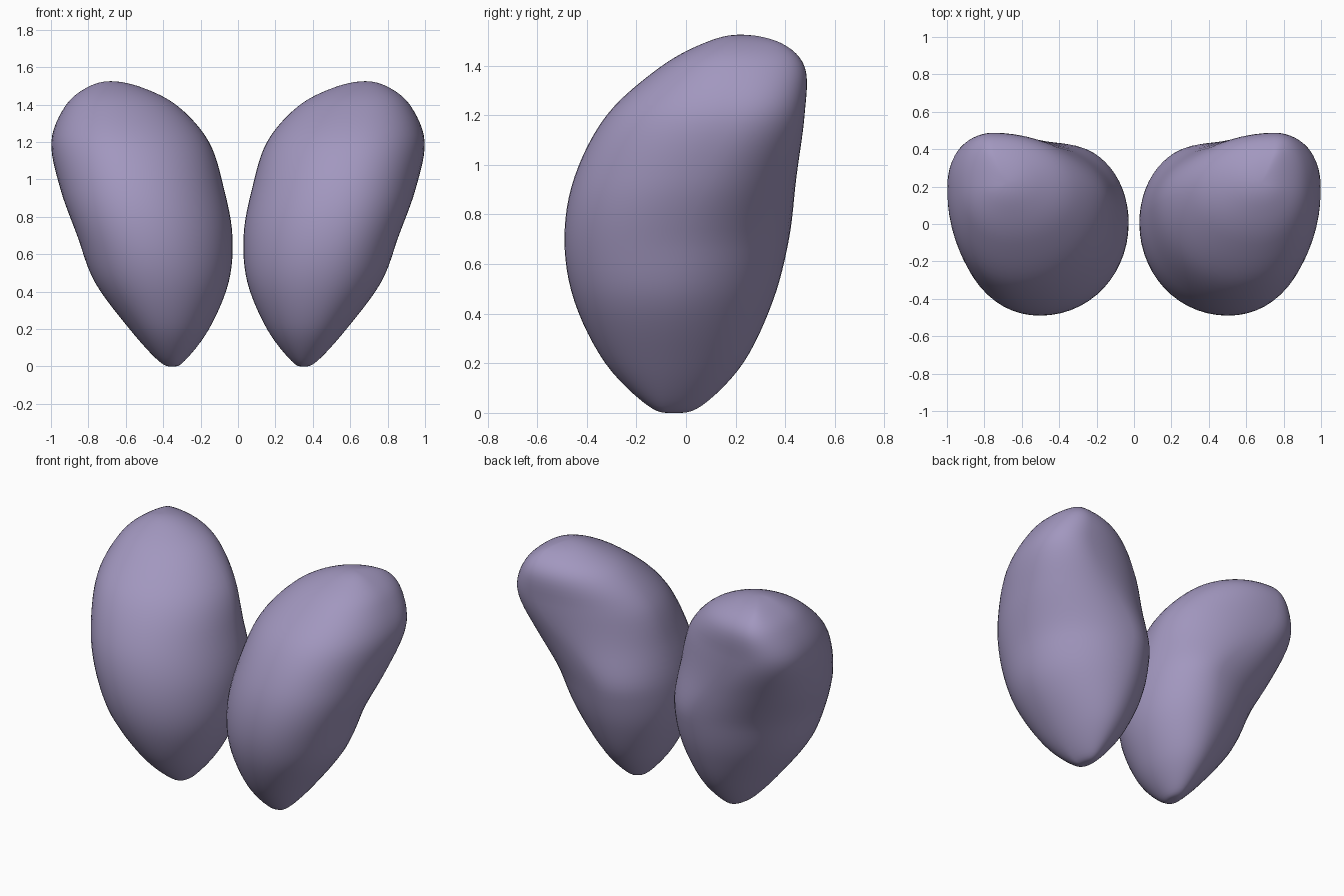
import bpy, bmesh, math

if "Cube" in bpy.data.objects:
    bpy.data.objects.remove(bpy.data.objects["Cube"])

# Outline of one lobe: z, x min, x max, y min, y max
ROWS = [
    (0, 0.35, 0.35, -0.05, -0.05),
    (0.03, 0.285, 0.425, -0.155, 0.065),
    (0.2, 0.155, 0.58, -0.325, 0.23),
    (0.45, 0.05, 0.765, -0.45, 0.35),
    (0.7, 0.03, 0.86, -0.49, 0.415),
    (0.95, 0.075, 0.95, -0.45, 0.445),
    (1.2, 0.155, 0.998, -0.32, 0.478),
    (1.39, 0.32, 0.925, -0.11, 0.48),
    (1.49, 0.51, 0.81, 0.07, 0.385),
    (1.525, 0.68, 0.68, 0.22, 0.22),
]
STEPS, ARC = 6, 14


def smooth_rows():
    """Catmull-Rom resampling, mirrored past the poles so the ends are round."""
    def over(r):
        return (r[0], r[2], r[1], r[4], r[3])
    rows = [over(ROWS[1])] + ROWS + [over(ROWS[-2])]
    out = []
    for i in range(len(ROWS) - 1):
        for s in range(STEPS):
            t = s / STEPS
            out.append([0.5 * (2 * b + (c - a) * t + (2 * a - 5 * b + 4 * c - d) * t * t
                               + (3 * b - a - 3 * c + d) * t ** 3) for a, b, c, d in zip(*rows[i:i + 4])])
    return out[1:]


def ease(t):
    t = min(max(t, 0), 1)
    return t * t * (3 - 2 * t)


def inside(v, lo, hi):
    return min(max(v, lo + 0.2 * (hi - lo)), hi - 0.2 * (hi - lo))


def section(row):
    """Ring of four quarter arcs; the extreme points drift outward and back with height."""
    z, x0, x1, y0, y1 = row
    h, s = z / 1.525, ease((z - 0.65) / 0.65)
    x_front = inside(0.35 + 0.33 * h, x0, x1)
    x_back = inside(0.35 + 0.40 * ease((z - 0.68) / 0.58), x0, x1)
    y_inner = inside(-0.04 + 0.26 * h * h, y0, y1)
    y_outer = inside(-0.08 + 0.29 * s, y0, y1)
    ext = [(x1, y_outer), (x_back, y1), (x0, y_inner), (x_front, y0)]
    corners = [(x1, y1), (x0, y1), (x0, y0), (x1, y0)]
    # Fullness of each quarter: outer back is flatter below, fuller above
    powers = [1.08 - 0.2 * ease((z - 0.35) / 0.6), 1.0, 1.0, 0.94]
    pts = []
    for q in range(4):
        a, b, k, p = ext[q], ext[(q + 1) % 4], corners[q], powers[q]
        c = (a[0] + b[0] - k[0], a[1] + b[1] - k[1])
        for i in range(ARC):
            t = i / ARC * math.pi / 2
            u, v = math.cos(t) ** p, math.sin(t) ** p
            pts.append((c[0] + (a[0] - c[0]) * u + (b[0] - c[0]) * v,
                        c[1] + (a[1] - c[1]) * u + (b[1] - c[1]) * v, max(z, 0)))
    return pts


def lobe(name, side, mat):
    bm = bmesh.new()
    rings = [[bm.verts.new((side * x, y, z)) for x, y, z in section(r)] for r in smooth_rows()]
    n = 4 * ARC
    for lo, hi in zip(rings, rings[1:]):
        for i in range(n):
            j = (i + 1) % n
            bm.faces.new((lo[i], lo[j], hi[j], hi[i]))
    # Close both tips
    for ring, (z, x, _, y, _) in ((rings[0], ROWS[0]), (rings[-1], ROWS[-1])):
        tip = bm.verts.new((side * x, y, z))
        for i in range(n):
            bm.faces.new((ring[i], ring[(i + 1) % n], tip))
    bmesh.ops.recalc_face_normals(bm, faces=bm.faces)
    for f in bm.faces:
        f.smooth = True
    me = bpy.data.meshes.new(name)
    bm.to_mesh(me)
    bm.free()
    me.materials.append(mat)
    bpy.context.collection.objects.link(bpy.data.objects.new(name, me))


mauve = bpy.data.materials.new("mauve")
mauve.diffuse_color = (0.36, 0.31, 0.52, 1)
mauve.use_nodes = True
mauve.node_tree.nodes["Principled BSDF"].inputs["Base Color"].default_value = mauve.diffuse_color

# The two mirrored lobes
lobe("right_lobe", 1, mauve)
lobe("left_lobe", -1, mauve)
